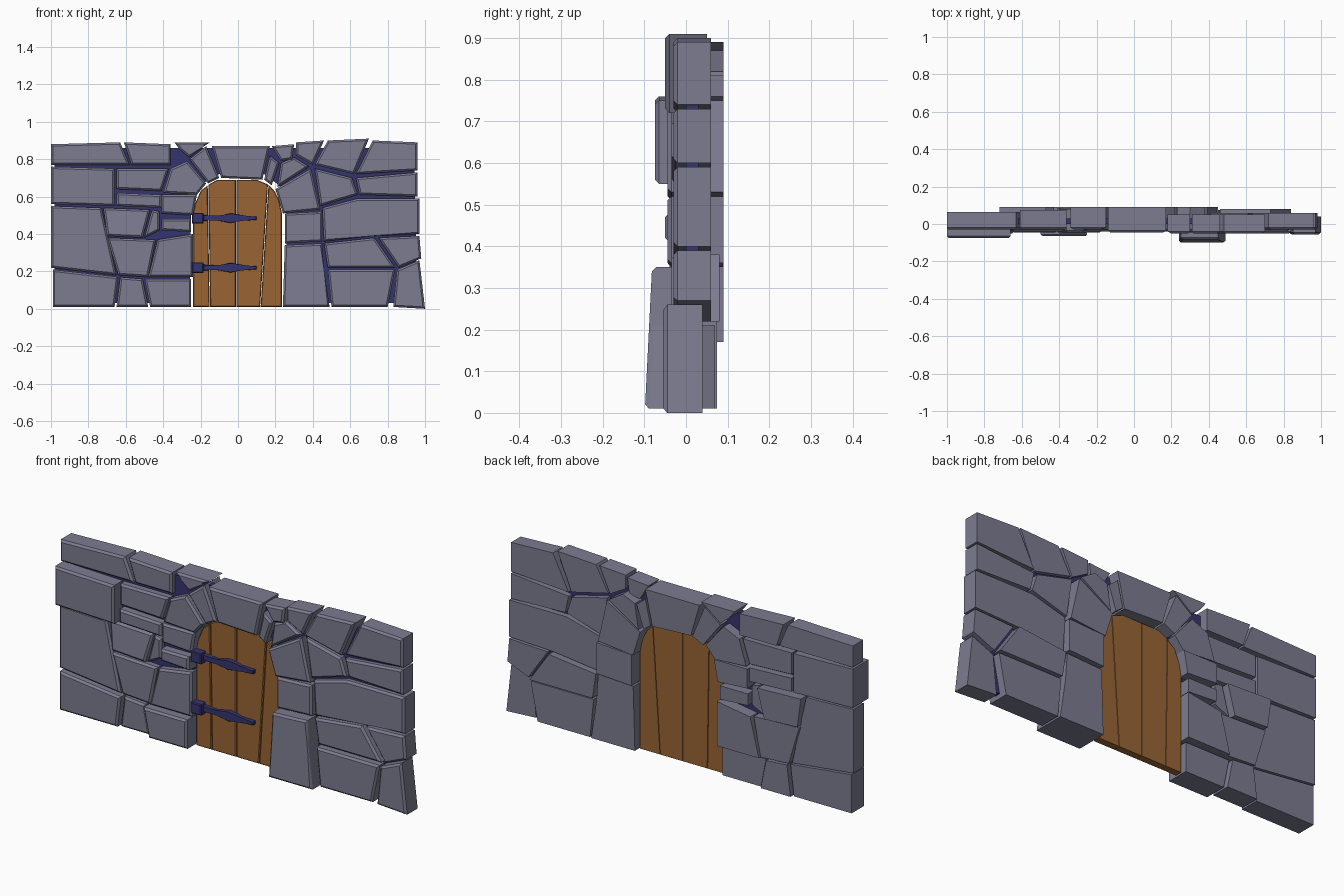
import bpy, bmesh

if "Cube" in bpy.data.objects:
    bpy.data.objects.remove(bpy.data.objects["Cube"])


def material(name, rgb):
    m = bpy.data.materials.new(name)
    m.diffuse_color = (*rgb, 1)
    m.use_nodes = True
    m.node_tree.nodes["Principled BSDF"].inputs["Base Color"].default_value = m.diffuse_color
    return m


STONE = material("stone", (0.2, 0.2, 0.28))
WOOD = material("wood", (0.32, 0.13, 0.035))
IRON = material("iron", (0.035, 0.035, 0.16))


def slab(name, pts, front=-4, back=6, tilt=0.0, chamfer=1.0, mat=STONE):
    """Outline in hundredths (x, z), given depth, front edge chamfered; tilt leans the front."""
    area = sum(a[0] * b[1] - b[0] * a[1] for a, b in zip(pts, pts[1:] + pts[:1]))
    if area < 0:
        pts = pts[::-1]
    zc = (max(p[1] for p in pts) + min(p[1] for p in pts)) / 2
    bm = bmesh.new()
    fv = [bm.verts.new((x / 100, (front + tilt * (z - zc)) / 100, z / 100)) for x, z in pts]
    bv = [bm.verts.new((x / 100, back / 100, z / 100)) for x, z in pts]
    face = bm.faces.new(fv)
    bm.faces.new(bv[::-1])
    n = len(pts)
    for i in range(n):
        j = (i + 1) % n
        bm.faces.new((fv[j], fv[i], bv[i], bv[j]))
    if chamfer:
        bmesh.ops.bevel(bm, geom=list(face.edges), offset=chamfer / 100, segments=1,
                        affect='EDGES', profile=0.5)
    bmesh.ops.recalc_face_normals(bm, faces=bm.faces)
    me = bpy.data.meshes.new(name)
    bm.to_mesh(me)
    bm.free()
    me.materials.append(mat)
    ob = bpy.data.objects.new(name, me)
    bpy.context.collection.objects.link(ob)
    return ob


# Left wall, upper courses
slab("left_top_outer", [(-100, 88), (-63, 89), (-58, 77), (-100, 77)], -3, 6.5)
slab("left_top_inner", [(-61, 89), (-36, 88), (-36, 77), (-57, 77)], -3, 7.5)
slab("left_top_wedge", [(-34, 89), (-15, 89), (-18, 87), (-26, 81), (-31, 85)], -3, 9)
slab("left_upper_outer", [(-100, 76), (-66, 75), (-66, 55), (-100, 56)], -7.5, 6.5)
slab("left_upper_inner", [(-65, 75), (-37, 75), (-41, 63), (-65, 64)], -4, 6.5)
slab("left_upper_thin", [(-65, 62), (-41, 61), (-41, 54), (-65, 55)], -4.5, 6.5)

# Left wall, middle courses
slab("left_middle_outer", [(-100, 55), (-73, 54), (-65, 18), (-100, 22)], -3.5, 6)
slab("left_middle_hollow", [(-72, 54), (-47, 53), (-51, 38), (-70, 39)], -3, 9, 0.1)
slab("left_middle_sliver", [(-46, 53), (-42, 52), (-42, 42), (-50, 38)], -3, 6)
slab("left_middle_inner", [(-70, 38), (-44, 37), (-48, 17), (-64, 18)], -3.5, 7.5)

# Left wall, bottom course
slab("left_base_outer", [(-99, 21), (-64, 17), (-66, 1), (-99, 1)], -5, 6)
slab("left_base_middle", [(-63, 17), (-51, 16), (-48, 1), (-65, 1)], -3.5, 7.5)
slab("left_base_inner", [(-50, 16), (-25, 16), (-25, 1), (-47, 1)], -6.5, 6)

# Left jamb
slab("left_jamb_low", [(-43, 37), (-24, 40), (-24, 17), (-48, 17)], -4, 9)
slab("left_jamb_mid", [(-41, 48), (-25, 48), (-25, 41), (-41, 42)], -5, 8)
slab("left_jamb_high", [(-41, 61), (-22, 61), (-24, 50), (-41, 51)], -4, 8.5)

# Arch stones
slab("arch_left_low", [(-40, 62), (-36, 75), (-27, 79), (-17, 67), (-22, 61)], -4.5, 8)
slab("arch_left_high", [(-26, 80), (-17, 87), (-10, 70), (-16, 67)], -4, 9)
slab("keystone", [(-14, 87), (17, 87), (13, 69), (-9, 70)], -4.5, 9)
slab("arch_right_high", [(17, 82), (22, 78), (18, 66), (14, 69)], -4, 9)
slab("arch_right_low", [(23, 78), (30, 81), (38, 76), (21, 65)], -4, 9)

# Right jamb
slab("right_jamb_high", [(20, 64), (39, 75), (44, 53), (24, 51)], -4.5, 9)
slab("right_jamb_mid", [(25, 51), (45, 52), (45, 36), (25, 35)], -4.5, 9)
slab("right_jamb_low", [(25, 34), (45, 35), (46, 21), (49, 1), (24, 1)], -9, 7.5, 0.05)

# Right wall, upper courses
slab("right_top_small", [(18, 87), (30, 88), (29, 80), (23, 79)], -5, 5)
slab("right_top_second", [(31, 89), (46, 90), (40, 77), (31, 82)], -5, 5)
slab("right_top_third", [(48, 90), (70, 91), (62, 72), (41, 77)], -5, 5)
slab("right_top_outer", [(72, 90), (96, 89), (96, 74), (63, 72)], -3, 6)
slab("right_upper_inner", [(41, 75), (61, 70), (64, 61), (44, 55)], -3.5, 6)
slab("right_upper_outer", [(63, 70), (96, 73), (96, 60), (65, 61)], -3, 6)

# Right wall, lower courses
slab("right_middle", [(45, 54), (64, 59), (97, 59), (97, 40), (72, 39), (46, 36)], -3, 6)
slab("right_lower_inner", [(46, 35), (73, 38), (84, 22), (48, 22)], -3.5, 8)
slab("right_lower_outer", [(75, 38), (97, 39), (98, 27), (86, 22)], -3, 6)
slab("right_base_inner", [(48, 21), (84, 21), (80, 1), (50, 1)], -5, 7)
slab("right_base_outer", [(85, 21), (97, 26), (100, 0), (83, 1)], -5.5, 4)

# Dark mortar core around the doorway
slab("mortar_core", [(-98, 3), (-98, 86), (94, 86), (96, 3), (26, 3), (26, 54), (22, 66), (14, 72),
                     (-10, 72), (-19, 67), (-25, 55), (-26, 3)], 0, 3, chamfer=0, mat=IRON)

# Door planks
planks = [
    [(-24, 1), (-15.2, 1), (-16.2, 66), (-20, 63), (-23, 56), (-24, 51)],
    [(-14.9, 1), (-1.2, 1), (-1.2, 69), (-11, 69), (-15.9, 66.3)],
    [(-0.9, 1), (11.8, 1), (16, 66.5), (10, 69), (-0.9, 69)],
    [(12.1, 1), (23.5, 1), (23.5, 51), (22, 58), (19.5, 63), (16.3, 66.3)],
]
for i, p in enumerate(planks):
    slab(f"door_plank_{i + 1}", p, 0, 4, chamfer=0.4, mat=WOOD)

# Strap hinges
for i, z in enumerate((48.5, 22)):
    slab(f"hinge_block_{i + 1}", [(-24.5, z - 2.8), (-18.5, z - 2.8), (-18.5, z + 2.8), (-24.5, z + 2.8)],
         -4, 0.5, chamfer=0.4, mat=IRON)
    slab(f"hinge_strap_{i + 1}", [(-18.6, z - 1.6), (-11, z - 1), (-4, z - 2.6), (3, z - 1.1), (10, z - 0.9),
                                  (10, z + 0.9), (3, z + 1.1), (-4, z + 2.6), (-11, z + 1), (-18.6, z + 1.6)],
         -2, 0.5, chamfer=0.3, mat=IRON)
